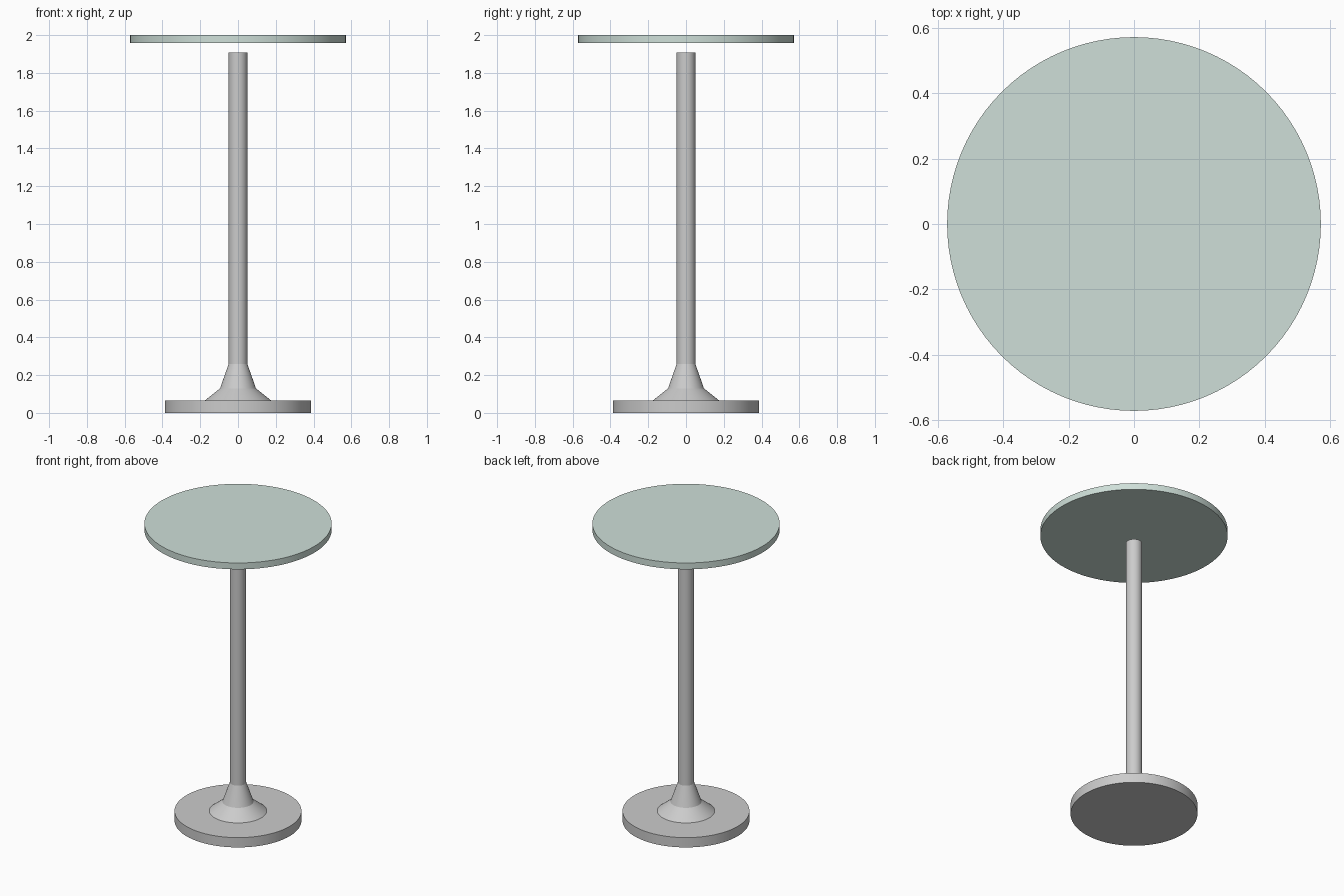
import bpy, bmesh
from math import tau, cos, sin, radians

if "Cube" in bpy.data.objects:
    bpy.data.objects.remove(bpy.data.objects["Cube"])

SIDES = 96


def lathe(name, profile):
    """Revolve (radius, z) points around z and cap both ends."""
    bm = bmesh.new()
    rings = [[bm.verts.new((r * cos(tau * i / SIDES), r * sin(tau * i / SIDES), z))
              for i in range(SIDES)] for r, z in profile]
    for low, high in zip(rings, rings[1:]):
        for i in range(SIDES):
            j = (i + 1) % SIDES
            bm.faces.new((low[i], low[j], high[j], high[i]))
    bm.faces.new(rings[0][::-1])
    bm.faces.new(rings[-1])
    mesh = bpy.data.meshes.new(name)
    bm.to_mesh(mesh)
    bm.free()
    obj = bpy.data.objects.new(name, mesh)
    bpy.context.collection.objects.link(obj)
    bpy.ops.object.select_all(action='DESELECT')
    obj.select_set(True)
    bpy.context.view_layer.objects.active = obj
    bpy.ops.object.shade_smooth_by_angle(angle=radians(15))
    return obj


# Round foot plate
lathe("base", [(0.387, 0.0), (0.387, 0.066)])

# Flared collar running up into the post, which stops just short of the top
lathe("post", [(0.175, 0.066), (0.095, 0.13), (0.05, 0.258), (0.05, 1.907)])

# Tinted round table top
top = lathe("table_top", [(0.571, 1.957), (0.571, 2.0)])
tint = bpy.data.materials.new("tinted_top")
tint.diffuse_color = (0.62, 0.74, 0.69, 1.0)
tint.use_nodes = True
tint.node_tree.nodes["Principled BSDF"].inputs["Base Color"].default_value = tint.diffuse_color
top.data.materials.append(tint)
